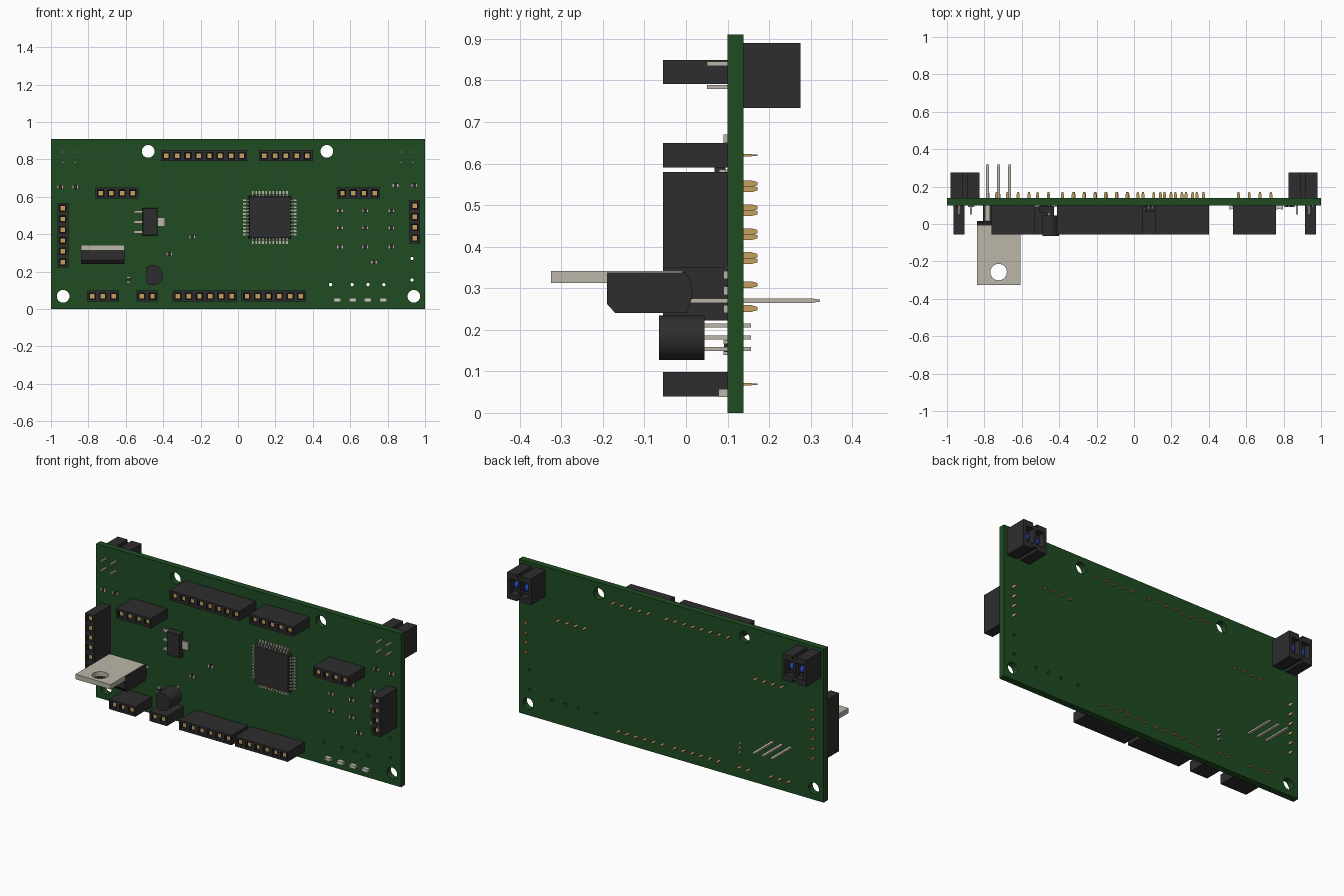
import bpy, bmesh, math
from mathutils import Matrix, Vector

if "Cube" in bpy.data.objects:
    bpy.data.objects.remove(bpy.data.objects["Cube"])


def material(name, rgb):
    m = bpy.data.materials.new(name)
    m.use_nodes = True
    m.diffuse_color = (*rgb, 1)
    m.node_tree.nodes["Principled BSDF"].inputs["Base Color"].default_value = (*rgb, 1)
    return m


GREEN = material("board green", (0.014, 0.07, 0.016))
BLACK = material("black plastic", (0.027, 0.027, 0.028))
DARK = material("socket dark", (0.006, 0.006, 0.006))
METAL = material("tinned metal", (0.5, 0.47, 0.4))
GOLD = material("gold pin", (0.55, 0.35, 0.11))
BLUE = material("blue lens", (0.015, 0.05, 0.45))
WHITE = material("pale lamp", (0.62, 0.62, 0.56))

FRONT, BACK = 0.1, 0.138   # board faces
PITCH = 0.0576


def finish(name, bm, *mats):
    bmesh.ops.recalc_face_normals(bm, faces=bm.faces)
    mesh = bpy.data.meshes.new(name)
    bm.to_mesh(mesh)
    bm.free()
    for m in mats:
        mesh.materials.append(m)
    obj = bpy.data.objects.new(name, mesh)
    bpy.context.collection.objects.link(obj)
    return obj


def add_box(bm, x, y, z, mat=0, front=1, back=1):
    """Box from (low, high) ranges; front/back scale its two y ends."""
    c = Vector([(r[0] + r[1]) / 2 for r in (x, y, z)])
    size = [r[1] - r[0] for r in (x, y, z)]
    verts = bmesh.ops.create_cube(bm, size=1)["verts"]
    for v in verts:
        k = front if v.co.y < 0 else back
        v.co = c + Vector((v.co.x * size[0] * k, v.co.y * size[1], v.co.z * size[2] * k))
    for f in {f for v in verts for f in v.link_faces}:
        f.material_index = mat


def around(c, w):
    return (c - w / 2, c + w / 2)


def add_prism(bm, pts, axis, lo, hi):
    """Extrude a profile along x (points are y, z) or y (points are x, z)."""
    place = (lambda a, b: (lo, a, b)) if axis == "x" else (lambda a, b: (a, lo, b))
    face = bm.faces.new([bm.verts.new(place(a, b)) for a, b in pts])
    new = bmesh.ops.extrude_face_region(bm, geom=[face], use_keep_orig=True)["geom"]
    step = Vector((hi - lo, 0, 0)) if axis == "x" else Vector((0, hi - lo, 0))
    bmesh.ops.translate(bm, vec=step, verts=[g for g in new if isinstance(g, bmesh.types.BMVert)])


def add_cylinder(bm, centre, r, depth, axis="y", segments=24):
    turn = Matrix.Rotation(math.pi / 2, 4, "X") if axis == "y" else Matrix()
    bmesh.ops.create_cone(bm, cap_ends=True, segments=segments, radius1=r, radius2=r,
                          depth=depth, matrix=Matrix.Translation(centre) @ turn)


def cut(obj, cutter_bm):
    cutter = finish("cutter", cutter_bm)
    cutter.hide_render = True
    mod = obj.modifiers.new("cut", "BOOLEAN")
    mod.operation, mod.solver, mod.object = "DIFFERENCE", "EXACT", cutter
    bpy.context.view_layer.update()
    graph = bpy.context.evaluated_depsgraph_get()
    mesh = bpy.data.meshes.new_from_object(obj.evaluated_get(graph))
    obj.modifiers.clear()
    obj.data = mesh
    bpy.data.objects.remove(cutter)


# Circuit board with mounting and wire holes
bm = bmesh.new()
add_box(bm, (-1, 1), (FRONT, BACK), (0, 0.91))
board = finish("circuit_board", bm, GREEN)
bm = bmesh.new()
for x, z in [(-0.48, 0.843), (0.475, 0.843), (-0.935, 0.068), (0.94, 0.068)]:
    add_cylinder(bm, (x, 0.12, z), 0.034, 0.2, segments=32)
for x, z in [(0.495, 0.13), (0.61, 0.13), (0.695, 0.13), (0.78, 0.13), (0.93, 0.27), (0.93, 0.155)]:
    add_cylinder(bm, (x, 0.12, z), 0.009, 0.2, segments=12)
cut(board, bm)


# Socket headers with solder pins behind
def header(name, x, z, n, vertical=False):
    bm = bmesh.new()
    bmesh.ops.create_grid(bm, x_segments=n, y_segments=1, size=0.5)
    bmesh.ops.scale(bm, vec=(n * PITCH, 0.058, 1), verts=bm.verts)
    new = bmesh.ops.extrude_face_region(bm, geom=bm.faces[:], use_keep_orig=True)["geom"]
    bmesh.ops.translate(bm, vec=(0, 0, 0.155), verts=[g for g in new if isinstance(g, bmesh.types.BMVert)])
    cells = [g for g in new if isinstance(g, bmesh.types.BMFace)]
    bmesh.ops.recalc_face_normals(bm, faces=bm.faces)
    bmesh.ops.inset_individual(bm, faces=cells, thickness=0.016)
    bmesh.ops.inset_individual(bm, faces=cells, thickness=0.001, depth=-0.015)
    for f in cells:
        f.material_index = 1
    bmesh.ops.inset_individual(bm, faces=cells, thickness=0.007)
    for f in cells:
        f.material_index = 2
    turn = Matrix.Rotation(math.pi / 2 if vertical else 0, 4, "Z")
    place = Matrix.Translation((x, FRONT, z)) @ Matrix.Rotation(math.pi / 2, 4, "X") @ turn
    bmesh.ops.transform(bm, matrix=place, verts=bm.verts)
    for i in range(n):
        d = (i - (n - 1) / 2) * PITCH
        px, pz, w, h = (x, z + d, 0.005, 0.016) if vertical else (x + d, z, 0.016, 0.005)
        add_box(bm, around(px, w), (BACK - 0.01, 0.157), around(pz, h), 2)
        add_box(bm, around(px, w), (0.157, 0.172), around(pz, h), 2, back=0.5)
    finish(name, bm, BLACK, DARK, GOLD)


header("top_long_header", -0.181, 0.82, 8)
header("top_short_header", 0.256, 0.82, 5)
header("upper_right_header", -0.648, 0.62, 4)
header("upper_left_header", 0.645, 0.62, 4)
header("right_side_header", -0.936, 0.395, 6, True)
header("left_side_header", 0.944, 0.465, 4, True)
for i, (x, n) in enumerate([(-0.722, 3), (-0.486, 2), (-0.177, 6), (0.192, 6)]):
    header(f"bottom_header_{i + 1}", x, 0.069, n)

# Square microcontroller with bent leads on four sides
cx, cz = 0.17, 0.49
bm = bmesh.new()
add_box(bm, around(cx, 0.228), (0.068, 0.095), around(cz, 0.228), front=0.96)
finish("microcontroller_body", bm, BLACK)
bm = bmesh.new()
for i in range(11):
    d = (i - 5) * 0.0183
    for s in (-1, 1):
        for inner, outer, y in [(0.11, 0.125, (0.08, 0.085)), (0.121, 0.126, (0.08, FRONT)),
                                (0.124, 0.142, (0.095, FRONT))]:
            span = sorted((s * inner, s * outer))
            add_box(bm, [cx + v for v in span], y, around(cz + d, 0.009))
            add_box(bm, around(cx + d, 0.009), y, [cz + v for v in span])
finish("microcontroller_leads", bm, METAL)

# Voltage regulator with wide tab
bm = bmesh.new()
add_box(bm, (-0.51, -0.43), (0.062, 0.097), (0.392, 0.54), front=0.95)
add_box(bm, (-0.44, -0.39), (0.09, FRONT), (0.442, 0.488), 1)
for z in (0.412, 0.466, 0.52):
    add_box(bm, (-0.555, -0.5), (0.09, FRONT), around(z, 0.016), 1)
finish("surface_regulator", bm, BLACK, METAL)

# Power transistor: moulded body, drilled tab and long leads
bm = bmesh.new()
add_prism(bm, [(-0.19, 0.338), (0.0, 0.338), (0.01, 0.32), (0.016, 0.28), (0.0, 0.24),
               (-0.17, 0.24), (-0.19, 0.262)], "x", -0.84, -0.607)
finish("power_transistor_body", bm, BLACK)
bm = bmesh.new()
add_box(bm, (-0.839, -0.608), (-0.325, -0.008), (0.312, 0.341))
tab = finish("power_transistor_tab", bm, METAL)
bm = bmesh.new()
add_cylinder(bm, (-0.724, -0.257, 0.326), 0.044, 0.1, axis="z", segments=32)
cut(tab, bm)
bm = bmesh.new()
for x in (-0.783, -0.724, -0.665):
    add_box(bm, around(x, 0.026), (0.0, 0.11), around(0.27, 0.01))
    add_box(bm, around(x, 0.016), (0.1, 0.305), around(0.27, 0.01))
    add_box(bm, around(x, 0.016), (0.305, 0.322), around(0.27, 0.01), back=0.5)
finish("power_transistor_leads", bm, METAL)

# Small transistor with D-shaped body
bm = bmesh.new()
arc = [math.radians(-130 + 260 * i / 28) for i in range(29)]
add_prism(bm, [(-0.455 + 0.054 * math.cos(a), 0.181 + 0.054 * math.sin(a)) for a in arc], "y", -0.065, 0.045)
small = finish("small_transistor_body", bm, BLACK)
bpy.ops.object.select_all(action="DESELECT")
small.select_set(True)
bpy.context.view_layer.objects.active = small
bpy.ops.object.shade_smooth_by_angle(angle=math.radians(35))
bm = bmesh.new()
for z in (0.154, 0.181, 0.21):
    add_box(bm, around(-0.455, 0.01), (0.04, 0.157), around(z, 0.01))
finish("small_transistor_leads", bm, METAL)


# Tiny surface parts: a body between two metal ends
def chip(name, x, z, top, body, vertical=False, length=0.036, width=0.02):
    bm = bmesh.new()
    for c, l, mat in [(0, length * 0.55, 0), (-0.37, length * 0.26, 1), (0.37, length * 0.26, 1)]:
        c *= length
        y = (top + 0.001 * (1 - mat), FRONT)
        if vertical:
            add_box(bm, around(x, width), y, around(z + c, l), mat)
        else:
            add_box(bm, around(x + c, l), y, around(z, width), mat)
    finish(name, bm, body, METAL)


spots = [(x, z) for x in (0.545, 0.68, 0.82) for z in (0.525, 0.435, 0.332)]
spots += [(-0.95, 0.652), (-0.87, 0.652), (0.842, 0.66), (0.942, 0.66),
          (-0.245, 0.385), (-0.367, 0.294), (0.727, 0.25)]
for i, (x, z) in enumerate(spots):
    chip(f"resistor_{i + 1}", x, z, 0.09, BLACK)
chip("capacitor", -0.585, 0.157, 0.09, BLACK, vertical=True)
for i, x in enumerate((0.53, 0.613, 0.695, 0.777)):
    chip(f"indicator_lamp_{i + 1}", x, 0.048, 0.078, WHITE, length=0.04)

# Optical sensors on the back, with leads through to the front
for side, s in (("right", -1), ("left", 1)):
    x, z, h, g = s * 0.903, 0.812, 0.078, 0.013
    bm = bmesh.new()
    half = [(-h, -h), (-g, -h), (-g, -h + 0.016), (g, -h + 0.016), (g, -h), (h, -h)]
    profile = half + [(-a, -b) for a, b in half]
    add_prism(bm, [(x + a, z + b) for a, b in profile], "y", BACK, 0.275)
    sensor = finish(side + "_sensor_housing", bm, BLACK)
    bm = bmesh.new()
    for d in (-0.034, 0.034):
        add_box(bm, around(x + d, 0.052), (0.235, 0.3), around(z, 0.09))
    cut(sensor, bm)
    bm = bmesh.new()
    for d in (-0.034, 0.034):
        bmesh.ops.create_uvsphere(bm, u_segments=16, v_segments=10, radius=0.021,
                                  matrix=Matrix.Translation((x + d, 0.238, z)))
    for f in bm.faces:
        f.smooth = True
    finish(side + "_sensor_lenses", bm, BLUE)
    bm = bmesh.new()
    for dx in (-0.032, 0.032):
        for pz in (0.784, 0.84):
            add_box(bm, around(x + dx, 0.01), (0.05, BACK), around(pz, 0.01))
    finish(side + "_sensor_leads", bm, METAL)
